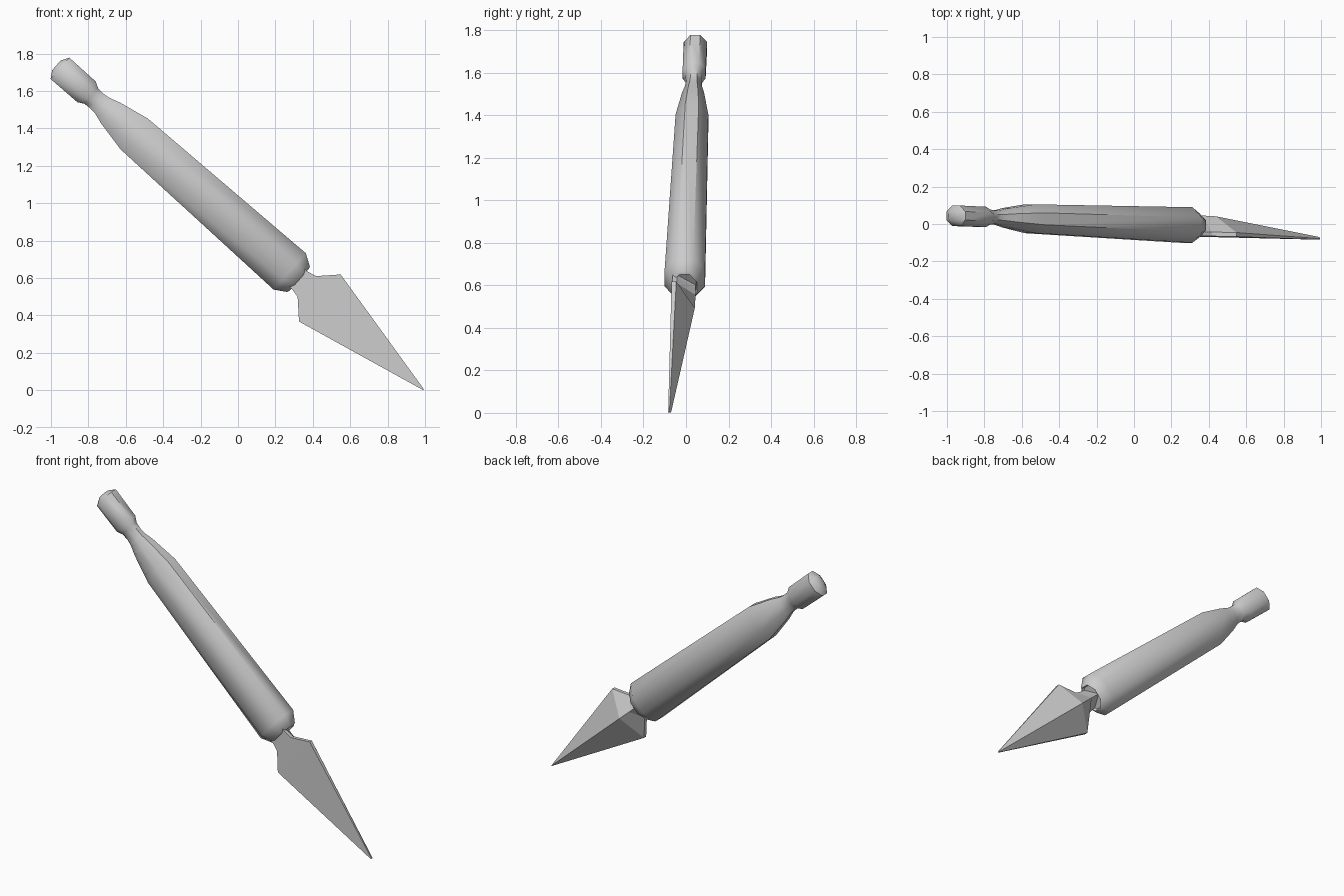
import bpy, bmesh, math
from mathutils import Vector

if "Cube" in bpy.data.objects:
    bpy.data.objects.remove(bpy.data.objects["Cube"])

# Local frame: d runs down the tool to the tip, w across the blade, v through it
O = Vector((-0.555, 0.028, 1.37))
D = Vector((0.749, -0.03, -0.662))
W = Vector((0.662, 0, 0.749))
V = Vector((0, 1, 0))
N = 8


def at(t, w, v):
    return O + D * t + W * w + V * v


def loft(name, rings, tip=False):
    bm = bmesh.new()
    loops = [[bm.verts.new(p) for p in r] for r in rings]
    n = len(rings[0])
    for a, b in zip(loops, loops[1:]):
        for i in range(n):
            j = (i + 1) % n
            bm.faces.new((a[i], a[j], b[j], b[i]))
    bm.faces.new(loops[0])
    bm.faces.new(loops[-1])
    bmesh.ops.recalc_face_normals(bm, faces=bm.faces[:])
    me = bpy.data.meshes.new(name)
    bm.to_mesh(me)
    bm.free()
    ob = bpy.data.objects.new(name, me)
    bpy.context.collection.objects.link(ob)
    return ob


# Handle: (distance, half width, half thickness), pommel to ferrule
profile = [
    (-0.555, 0.034, 0.026), (-0.53, 0.076, 0.055), (-0.340, 0.074, 0.054),
    (-0.306, 0.055, 0.040), (-0.262, 0.053, 0.036), (-0.227, 0.057, 0.040),
    (-0.170, 0.075, 0.052), (0.0, 0.110, 0.077), (1.110, 0.130, 0.095),
    (1.172, 0.092, 0.066), (1.178, 0.080, 0.058), (1.160, 0.074, 0.053),
]
k = 1 / math.cos(math.pi / N)
rings = []
for t, hw, hv in profile:
    angles = [(i + 0.5) * 2 * math.pi / N for i in range(N)]
    rings.append([at(t, hw * k * math.cos(a), hv * k * math.sin(a)) for a in angles])
handle = loft("handle", rings)
bpy.context.view_layer.objects.active = handle
handle.select_set(True)
bpy.ops.object.shade_smooth_by_angle(angle=math.radians(50))

# Blade: flat front, thin edges, ridge along the back
# (distance, half width, front, edge, ridge)
sections = [
    (1.155, 0.062, -0.056, -0.034, 0.052), (1.182, 0.063, -0.056, -0.034, 0.052),
    (1.232, 0.074, -0.056, -0.034, 0.054), (1.325, 0.168, -0.056, -0.034, 0.053),
    (2.065, 0.003, -0.050, -0.044, -0.036),
]
blade = loft("blade", [
    [at(t, -w, f), at(t, w, f), at(t, w, e), at(t, 0, r), at(t, -w, e)]
    for t, w, f, e, r in sections])
